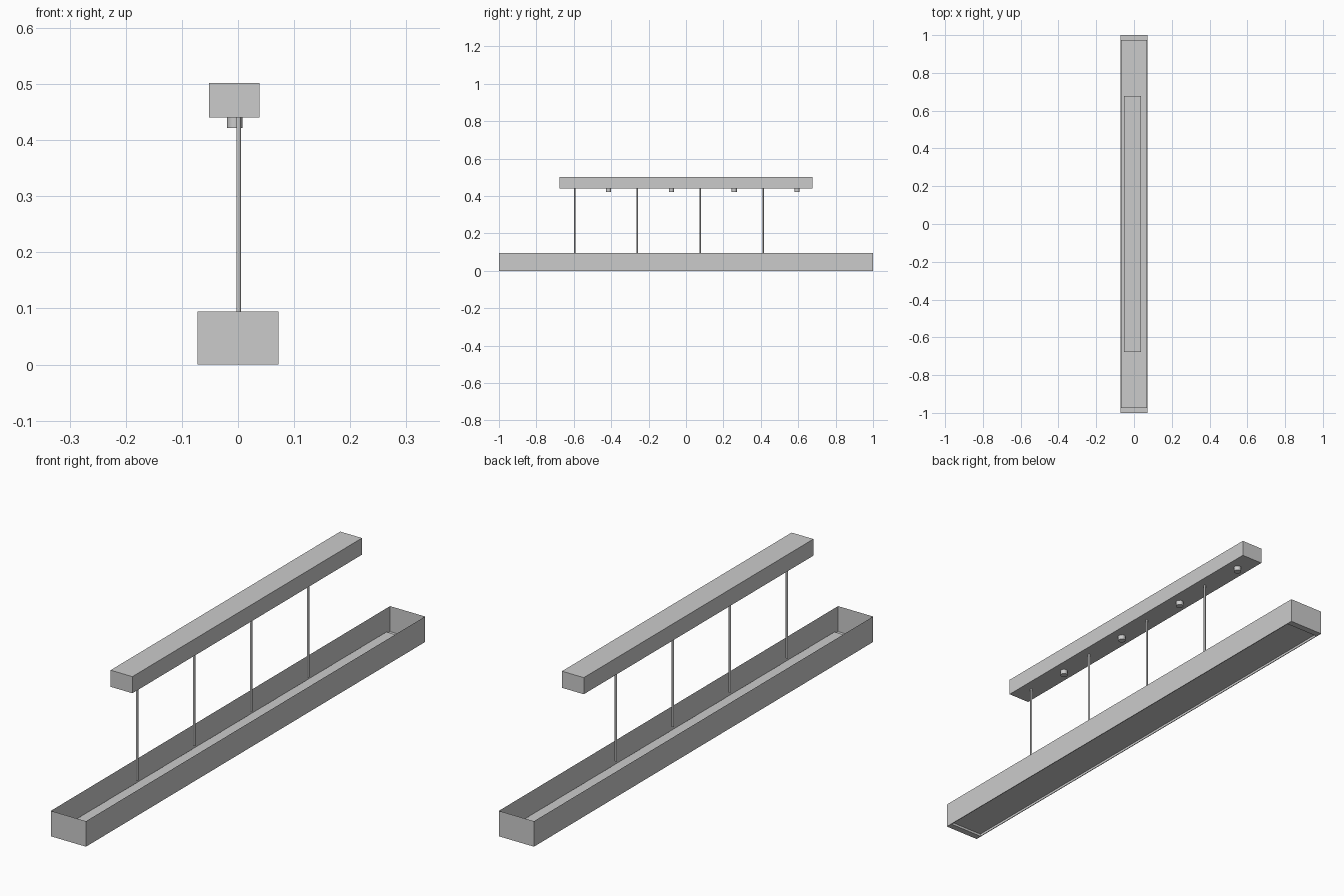
import bpy, bmesh

if "Cube" in bpy.data.objects:
    bpy.data.objects.remove(bpy.data.objects["Cube"])


def make_object(name, bm):
    bmesh.ops.recalc_face_normals(bm, faces=bm.faces)
    mesh = bpy.data.meshes.new(name)
    bm.to_mesh(mesh)
    bm.free()
    obj = bpy.data.objects.new(name, mesh)
    bpy.context.collection.objects.link(obj)
    return obj


def box_bmesh(x0, x1, y0, y1, z0, z1):
    bm = bmesh.new()
    bmesh.ops.create_cube(bm, size=1)
    bmesh.ops.scale(bm, vec=(x1 - x0, y1 - y0, z1 - z0), verts=bm.verts)
    bmesh.ops.translate(bm, vec=((x0 + x1) / 2, (y0 + y1) / 2, (z0 + z1) / 2), verts=bm.verts)
    return bm


def cylinder(name, x, y, z0, z1, radius, sides):
    bm = bmesh.new()
    bmesh.ops.create_cone(bm, cap_ends=True, segments=sides,
                          radius1=radius, radius2=radius, depth=z1 - z0)
    bmesh.ops.translate(bm, vec=(x, y, (z0 + z1) / 2), verts=bm.verts)
    obj = make_object(name, bm)
    bpy.context.view_layer.objects.active = obj
    obj.select_set(True)
    bpy.ops.object.shade_smooth_by_angle(angle=0.7)
    obj.select_set(False)


# Ceiling canopy
make_object("canopy", box_bmesh(-0.052, 0.038, -0.677, 0.677, 0.44, 0.502))

# Lamp housing: thin open-topped tray with a recessed diffuser underneath
bm = box_bmesh(-0.0725, 0.0725, -1, 1, 0, 0.095)
bm.normal_update()
top = max(bm.faces, key=lambda f: f.calc_center_median().z)
bottom = min(bm.faces, key=lambda f: f.calc_center_median().z)
bmesh.ops.delete(bm, geom=[top], context='FACES_ONLY')
bmesh.ops.inset_individual(bm, faces=[bottom], thickness=0.004)
for v in bottom.verts:
    v.co.y = 0.975 if v.co.y > 0 else -0.975
panel = bmesh.ops.extrude_discrete_faces(bm, faces=[bottom])["faces"][0]
for v in panel.verts:
    v.co.z = 0.009
# Join the raised panel to the rim with short side walls
bm.edges.ensure_lookup_table()
rim = [e for e in bm.edges if e.is_boundary and max(v.co.z for v in e.verts) < 0.05]
if rim:
    bmesh.ops.bridge_loops(bm, edges=rim)
make_object("lamp_housing", bm)

# Suspension rods and the small fittings under the canopy
for i in range(4):
    cylinder(f"rod_{i + 1}", 0.001, -0.596 + 0.336 * i, 0.075, 0.44, 0.004, 12)
    cylinder(f"fitting_{i + 1}", -0.006, -0.414 + 0.336 * i, 0.422, 0.44, 0.0138, 12)
